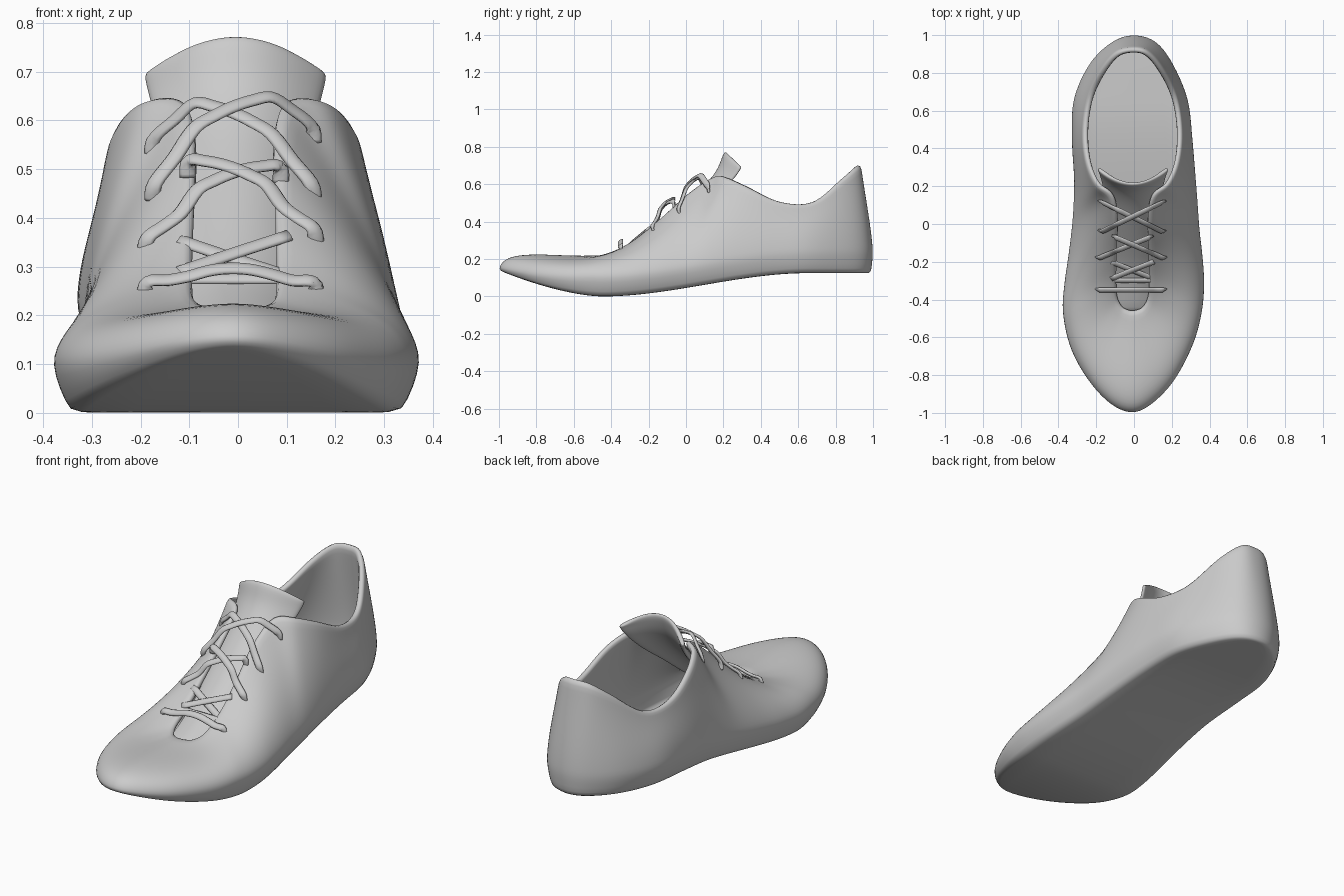
import bpy, bmesh, math
from mathutils import Vector
from mathutils.bvhtree import BVHTree

if "Cube" in bpy.data.objects:
    bpy.data.objects.remove(bpy.data.objects["Cube"])


def catmull(a, b, c, d, t):
    return 0.5 * (2*b + (c - a)*t + (2*a - 5*b + 4*c - d)*t*t + (3*b - a - 3*c + d)*t**3)


def spline(points, steps, closed):
    p = [Vector(q) for q in points]
    n, out = len(p), []
    for i in range(n if closed else n - 1):
        ids = [(i + k) % n if closed else min(max(i + k, 0), n - 1) for k in (-1, 0, 1, 2)]
        out += [catmull(*[p[j] for j in ids], s / steps) for s in range(steps)]
    return out if closed else out + [p[-1]]


def finish(name, bm, thickness=0, offset=-1, levels=1):
    mesh = bpy.data.meshes.new(name)
    bm.to_mesh(mesh)
    ob = bpy.data.objects.new(name, mesh)
    bpy.context.collection.objects.link(ob)
    for f in mesh.polygons:
        f.use_smooth = True
    if thickness:
        m = ob.modifiers.new("thickness", 'SOLIDIFY')
        m.thickness, m.offset = thickness, offset
    if levels:
        m = ob.modifiers.new("smooth", 'SUBSURF')
        m.levels = m.render_levels = levels
    return ob


def sole_z(y):
    if y < -0.45:
        return 0.14 * ((-0.45 - y) / 0.55) ** 1.6
    t = min((y + 0.45) / 1.1, 1)
    return 0.125 * t * t * (3 - 2*t)


# Widest outline of the shoe: heel, right side, toe, left side
outline = [(0, 1), (.115, .965), (.205, .85), (.285, .66), (.31, .45), (.328, .24), (.34, .1),
           (.35, -.03), (.367, -.18), (.375, -.32), (.362, -.47), (.315, -.64), (.215, -.83),
           (.095, -.955), (-.01, -1), (-.125, -.955), (-.243, -.83), (-.338, -.66), (-.38, -.47),
           (-.372, -.32), (-.352, -.18), (-.333, -.03), (-.322, .1), (-.318, .24), (-.33, .45),
           (-.32, .66), (-.235, .85), (-.115, .965)]
# Keyhole rim: collar and lacing throat, right half then mirrored
rim_half = [(0, .935, .705), (.075, .915, .695), (.15, .83, .625), (.225, .68, .507), (.255, .5, .51),
            (.24, .33, .59), (.185, .205, .645), (.105, .14, .647), (.082, 0, .55), (.08, -.13, .43),
            (.08, -.27, .31), (.075, -.38, .245), (.05, -.435, .225), (.018, -.453, .222),
            (-.01, -.456, .222)]
rim_pts = rim_half + [(-x - .015, y, z) for x, y, z in rim_half[-2:0:-1]]

edge = spline([(x, y, 0) for x, y in outline], 4, True)
rim = spline(rim_pts, 4, True)
N = len(edge)


def column(e, r):
    # One profile from the underside, round the sole edge, up to the rim
    toe = min(max((-0.5 - e.y) / 0.5, 0), 1)
    e = Vector((e.x, e.y, sole_z(e.y) + 0.1 * (1 - 0.85 * toe)))
    low = [Vector((e.x * k, e.y * j, sole_z(e.y * j))) for k, j in ((.84, .965), (.9, .99))]
    mid = low[1].lerp(e, 0.5) + Vector((e.x * .012, 0, 0))
    p1 = e.lerp(r, 0.05)
    p1.z = e.z + 0.12
    p2 = r.lerp(e, 0.35)
    out = low + [mid, e]
    for k in range(1, 11):
        t = k / 10
        s = 1 - t
        out.append(e*s**3 + p1*(3*s*s*t) + p2*(3*s*t*t) + r*t**3)
    return out


# Shoe body: lofted shell with sole, thickened inward
bm = bmesh.new()
cols = [[bm.verts.new(v) for v in column(e, r)] for e, r in zip(edge, rim)]
for i in range(N):
    a, b = cols[i], cols[(i + 1) % N]
    for k in range(len(a) - 1):
        bm.faces.new((a[k], a[k + 1], b[k + 1], b[k]))
for i in range(N // 2):
    ids = [i, i + 1, N - i - 1, (N - i) % N]
    bm.faces.new([cols[j][0] for j in dict.fromkeys(ids)])
bm.normal_update()
finish("shoe_body", bm, 0.032)
surface = BVHTree.FromBMesh(bm)

# Tongue: y, z, half width, and how far its edges curl back and down
rows = [(-.47, .18, .09, 0, -.02), (-.27, .255, .11, 0, -.04), (-.13, .37, .12, .01, -.05),
        (0, .485, .13, .02, -.05), (.1, .575, .145, .05, -.05), (.17, .66, .175, .10, -.02),
        (.195, .72, .188, .1, -.03), (.213, .775, .183, .085, -.085)]
bm = bmesh.new()
grid = []
for y, z, w, dy, dz in rows:
    us = [k / 4 for k in range(-4, 5)]
    grid.append([bm.verts.new((u*w - .005, y + dy*u*u, z + dz*u*u)) for u in us])
for a, b in zip(grid, grid[1:]):
    for k in range(8):
        bm.faces.new((a[k], a[k + 1], b[k + 1], b[k]))
bm.normal_update()
finish("tongue", bm, 0.024, 0, 2)


def lace(name, path, width=0.017, thick=0.008):
    # Flat oval band swept along a path lying on the instep
    pts = spline(path, 4, False)
    up = Vector((0, -.62, .78))
    bm = bmesh.new()
    rings = []
    for i, p in enumerate(pts):
        t = (pts[min(i + 1, len(pts) - 1)] - pts[max(i - 1, 0)]).normalized()
        side = up.cross(t).normalized()
        nrm = t.cross(side)
        rings.append([bm.verts.new(p + side * width * math.cos(a) + nrm * thick * math.sin(a))
                      for a in [k * math.pi / 4 for k in range(8)]])
    for a, b in zip(rings, rings[1:]):
        for k in range(8):
            bm.faces.new((a[k], a[(k + 1) % 8], b[(k + 1) % 8], b[k]))
    bm.faces.new(rings[0])
    bm.faces.new(rings[-1])
    bmesh.ops.recalc_face_normals(bm, faces=bm.faces)
    finish(name, bm, levels=0)


def over(x0, y0, x1, y1, lift=0.012, n=8):
    # Path draped over the upper, bridging the throat, with tucked ends
    path = []
    for k in range(n + 1):
        t = k / n
        x, y = x0 + (x1 - x0)*t, y0 + (y1 - y0)*t
        hit = surface.ray_cast(Vector((x, y, 2)), Vector((0, 0, -1)))[0]
        z = hit.z if hit else 0
        if abs(x + .01) < .1:
            z = max(z, .553 + .83*y + .02 * (1 - ((x + .01) / .1)**2))
        path.append((x, y, z + lift))
    for e in (0, -1):
        x, y, z = path[e]
        tip = (x * 1.03, y + .008, z - .035)
        path.insert(0, tip) if e == 0 else path.append(tip)
    return path


def under(y0, y1, lift):
    # Straight strand just inside the throat, passing below both edges
    return [(x, y, .52 + .83*y + lift) for x, y in ((-.12, y0), (-.01, (y0 + y1)/2), (.105, y1))]


# Laces: top cross, middle cross, inner cross and front bar
lace("lace_top_a", over(-.17, .115, .15, -.04, .012))
lace("lace_top_b", over(.15, .115, -.17, -.04, .024))
lace("lace_middle_a", over(-.185, -.18, .085, -.07, .010))
lace("lace_middle_b", over(.155, -.18, -.1, -.07, .020))
lace("lace_inner_a", under(-.2, -.29, 0))
lace("lace_inner_b", under(-.29, -.2, .01))
lace("lace_inner_bar", under(-.3, -.3, .005))
lace("lace_front", over(-.185, -.35, .155, -.35, .014))
